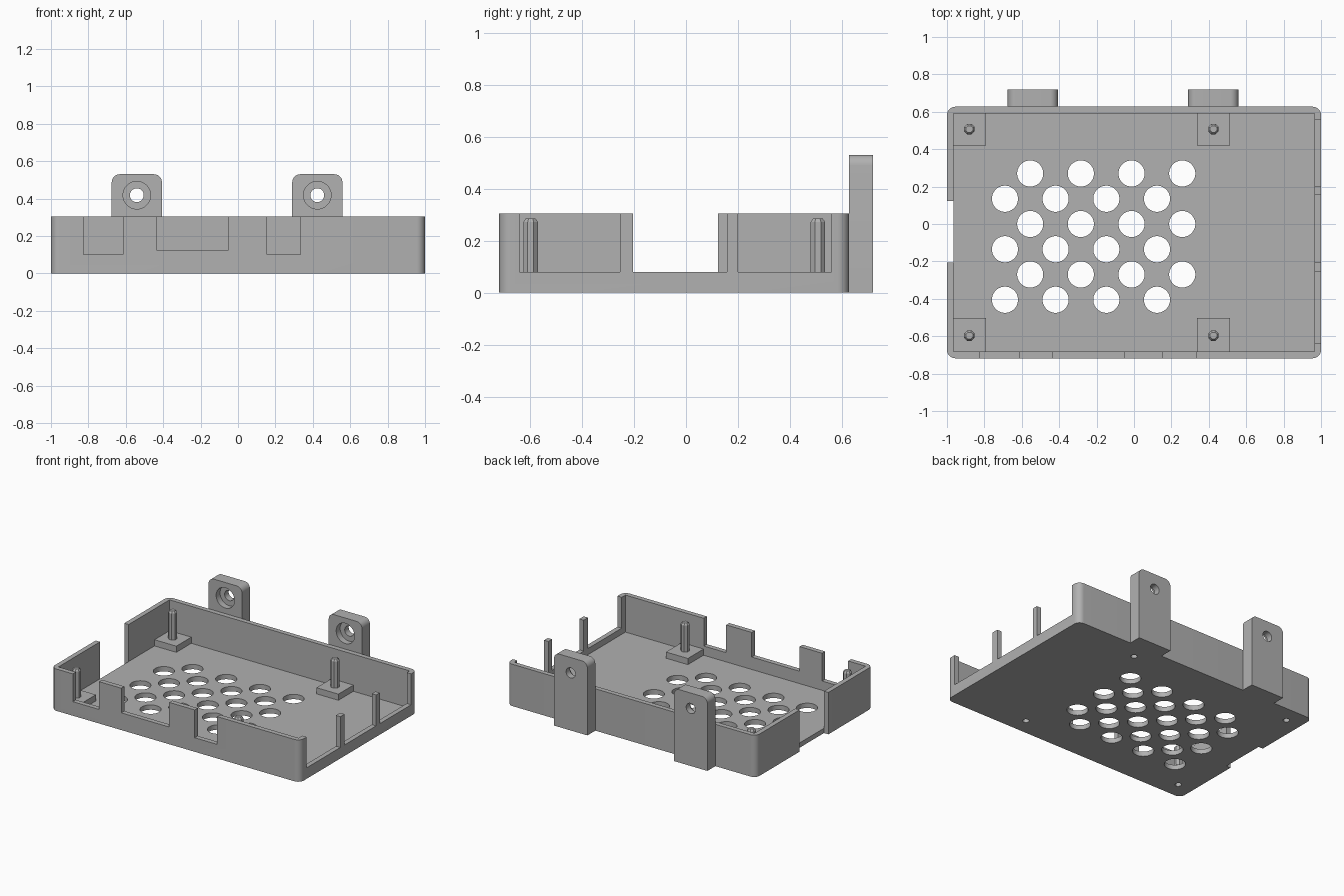
import bpy
import bmesh
import math

cube = bpy.data.objects.get("Cube")
if cube:
    bpy.data.objects.remove(cube, do_unlink=True)

grey = bpy.data.materials.new("mid grey plastic")
grey.use_nodes = True
grey.diffuse_color = (0.44, 0.44, 0.44, 1)
grey.node_tree.nodes["Principled BSDF"].inputs["Base Color"].default_value = grey.diffuse_color


def prism(name, outline, low, high, along_y=False):
    """Extrude a flat outline along z, or along y for an x-z outline."""
    bm = bmesh.new()
    verts = [bm.verts.new((u, low, v) if along_y else (u, v, low)) for u, v in outline]
    face = bm.faces.new(verts)
    side = bmesh.ops.extrude_face_region(bm, geom=[face])["geom"]
    shift = (0, high - low, 0) if along_y else (0, 0, high - low)
    bmesh.ops.translate(bm, vec=shift, verts=[g for g in side if isinstance(g, bmesh.types.BMVert)])
    bmesh.ops.recalc_face_normals(bm, faces=bm.faces)
    mesh = bpy.data.meshes.new(name)
    bm.to_mesh(mesh)
    bm.free()
    obj = bpy.data.objects.new(name, mesh)
    bpy.context.collection.objects.link(obj)
    mesh.materials.append(grey)
    return obj


def rect(x0, x1, y0, y1):
    return [(x0, y0), (x1, y0), (x1, y1), (x0, y1)]


def circle(x, y, r, n=32):
    return [(x + r * math.cos(math.tau * (i + 0.5) / n),
             y + r * math.sin(math.tau * (i + 0.5) / n)) for i in range(n)]


def arc(x, y, r, start, steps=8):
    return [(x + r * math.cos(start + i * math.pi / 2 / steps),
             y + r * math.sin(start + i * math.pi / 2 / steps)) for i in range(steps + 1)]


def select(objs):
    bpy.ops.object.select_all(action="DESELECT")
    for o in objs:
        o.select_set(True)
    bpy.context.view_layer.objects.active = objs[0]


def boolean(target, tools, operation="DIFFERENCE"):
    for tool in tools:
        tool.hide_render = True
        mod = target.modifiers.new("boolean", "BOOLEAN")
        mod.operation = operation
        mod.solver = "EXACT"
        mod.object = tool
        select([target])
        bpy.ops.object.modifier_apply(modifier=mod.name)
        bpy.data.objects.remove(tool, do_unlink=True)


def smooth(obj):
    select([obj])
    bpy.ops.object.shade_smooth_by_angle(angle=math.radians(30))


FRONT, BACK, RIM, FLOOR, WALL = -0.718, 0.627, 0.304, 0.035, 0.035
SEAT = 0.08
R = 0.045

# Tray with rounded vertical corners
outline = (arc(1 - R, BACK - R, R, 0) + arc(R - 1, BACK - R, R, math.pi / 2)
           + arc(R - 1, FRONT + R, R, math.pi) + arc(1 - R, FRONT + R, R, 1.5 * math.pi))
tray = prism("tray", outline, 0, RIM)
inner = 1 - WALL
boolean(tray, [prism("cavity", rect(-inner, inner, FRONT + WALL, BACK - WALL), FLOOR, 1)])

# Connector openings in the front wall
for x0, x1, z in ((-0.825, -0.615, 0.102), (-0.435, -0.05, 0.125), (0.155, 0.335, 0.102)):
    boolean(tray, [prism("front_opening", rect(x0, x1, FRONT - 0.1, FRONT + WALL + 0.02), z, 1)])

# Port openings in the +x wall, and the full-depth slot in the -x wall
for y0, y1 in ((-0.64, -0.254), (-0.204, 0.158), (0.2, 0.56)):
    boolean(tray, [prism("port_opening", rect(inner - 0.02, 1.1, y0, y1), SEAT, 1)])
boolean(tray, [prism("card_slot", rect(-1.1, -inner, -0.206, 0.123), -0.1, 1)])

# Staggered ventilation holes
vents = []
for row in range(6):
    start = -0.555 if row % 2 == 0 else -0.69
    for col in range(4):
        vents.append(prism("vent", circle(start + 0.271 * col, 0.27 - 0.135 * row, 0.07), -0.1, 0.2))
select(vents)
bpy.ops.object.join()
boolean(tray, [vents[0]])

# Screw sockets under the board supports
supports = [(x, y) for x in (-0.88, 0.425) for y in (-0.597, 0.507)]
boolean(tray, [prism("socket", circle(x, y, 0.022, 12), -0.1, 0.1) for x, y in supports])
smooth(tray)

# Board supports: square pad, pin and tapered tip
for x, y in supports:
    y0, y1 = (FRONT + WALL, -0.503) if y < 0 else (0.42, BACK - WALL)
    x0, x1 = (-inner, -0.79) if x < 0 else (0.337, 0.513)
    pad = prism("support_pad", rect(x0, x1, y0, y1), FLOOR - 0.001, SEAT)
    boolean(pad, [prism("pad_socket", circle(x, y, 0.022, 12), 0, 0.07)])
    prism("support_pin", circle(x, y, 0.03, 8), SEAT - 0.005, 0.272)
    tip = prism("pin_tip", circle(x, y, 0.03, 8), 0.272, 0.286)
    for v in tip.data.vertices:
        if v.co.z > 0.28:
            v.co.x += (x - v.co.x) * 0.35
            v.co.y += (y - v.co.y) * 0.35

# Mounting tabs on the back, with counterbored screw holes
TAB_BACK, TAB_TOP, HALF, TR = 0.718, 0.53, 0.134, 0.042
for x in (-0.541, 0.424):
    shape = ([(x - HALF, 0), (x + HALF, 0)]
             + arc(x + HALF - TR, TAB_TOP - TR, TR, 0)
             + arc(x - HALF + TR, TAB_TOP - TR, TR, math.pi / 2))
    tab = prism("mounting_tab", shape, BACK, TAB_BACK, along_y=True)
    boolean(tab, [prism("screw_hole", circle(x, 0.418, 0.037), 0.5, 0.9, along_y=True),
                  prism("counterbore", circle(x, 0.418, 0.074), 0.5, BACK + 0.045, along_y=True)])
    smooth(tab)
